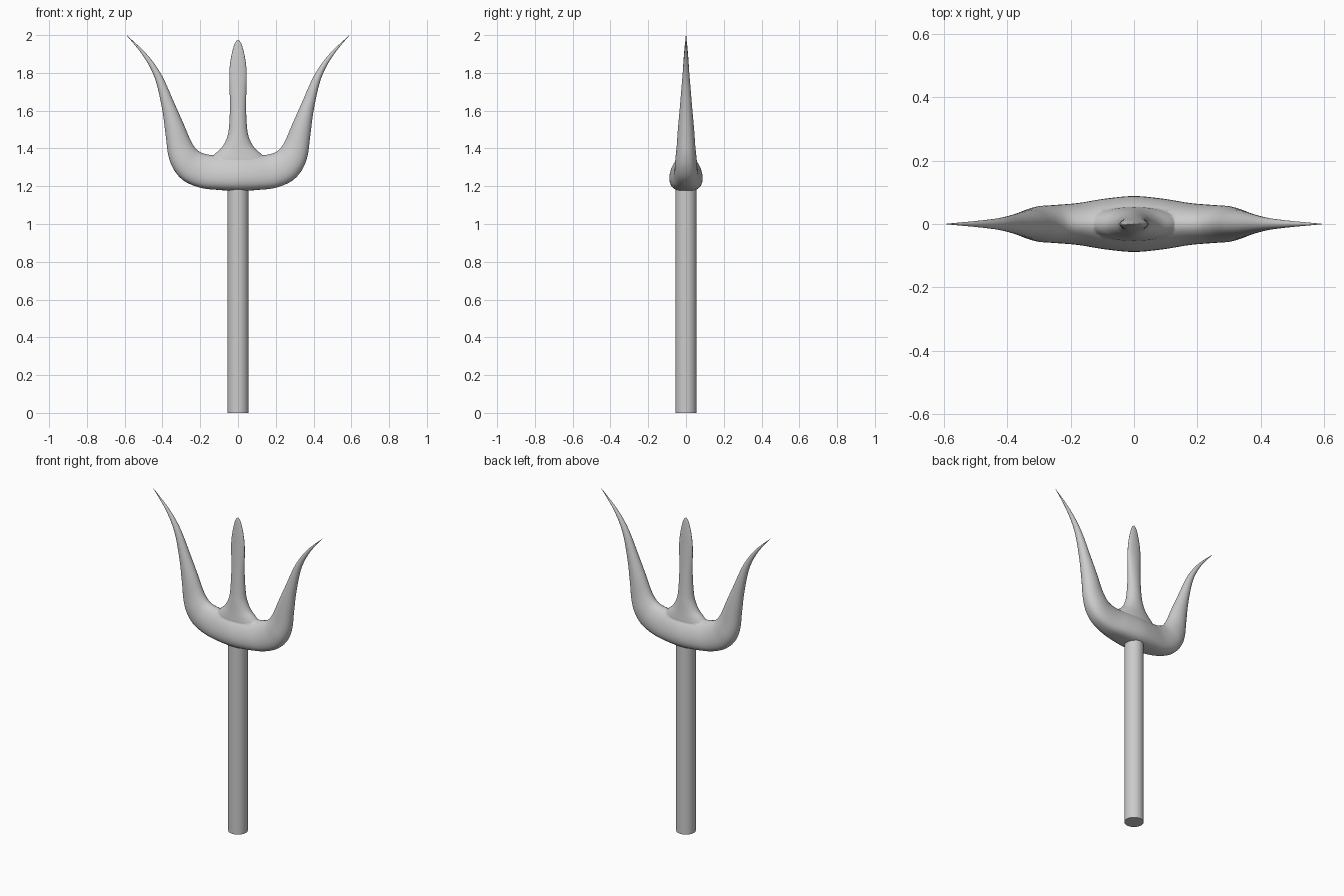
import bpy, bmesh, math
from mathutils import Vector

if "Cube" in bpy.data.objects:
    bpy.data.objects.remove(bpy.data.objects["Cube"])

SIDES = 36


def spline(rows, steps):
    """Catmull-Rom interpolation through rows of numbers."""
    out = []
    n = len(rows)
    for i in range(n - 1):
        p = [rows[max(0, min(n - 1, i + d))] for d in (-1, 0, 1, 2)]
        for s in range(steps):
            t = s / steps
            out.append([0.5 * (2 * b + (c - a) * t + (2 * a - 5 * b + 4 * c - d) * t ** 2
                               + (3 * b - a - 3 * c + d) * t ** 3) for a, b, c, d in zip(*p)])
    out.append(list(rows[-1]))
    return out


def loft(name, rings):
    bm = bmesh.new()
    loops = [[bm.verts.new(p) for p in ring] for ring in rings]
    for a, b in zip(loops, loops[1:]):
        for i in range(SIDES):
            j = (i + 1) % SIDES
            bm.faces.new((a[i], a[j], b[j], b[i]))
    bm.faces.new(loops[0])
    bm.faces.new(loops[-1])
    bmesh.ops.recalc_face_normals(bm, faces=bm.faces)
    mesh = bpy.data.meshes.new(name)
    bm.to_mesh(mesh)
    bm.free()
    ob = bpy.data.objects.new(name, mesh)
    bpy.context.collection.objects.link(ob)
    return ob


def egg_ring(ox, oz, ix, iz, t, k):
    """Egg section spanning the outer and inner outline, fuller on the outer side."""
    ring = []
    for i in range(SIDES):
        a = math.tau * i / SIDES
        u = ((1 - math.cos(a)) / 2) ** k
        ring.append(Vector((ox + (ix - ox) * u, t * math.sin(a), oz + (iz - oz) * u)))
    return ring


# Fork: outer x z, inner x z, half thickness, fullness; from centre to tip
half = [
    (0.00, 1.175, 0.00, 1.365, 0.088, 1.5),
    (0.10, 1.180, 0.07, 1.365, 0.080, 1.5),
    (0.20, 1.192, 0.14, 1.365, 0.066, 1.4),
    (0.285, 1.228, 0.195, 1.378, 0.060, 1.3),
    (0.338, 1.285, 0.228, 1.405, 0.057, 1.2),
    (0.368, 1.36, 0.255, 1.452, 0.050, 1.1),
    (0.383, 1.47, 0.288, 1.53, 0.043, 1.0),
    (0.402, 1.61, 0.337, 1.64, 0.032, 1.0),
    (0.440, 1.77, 0.405, 1.79, 0.019, 1.0),
    (0.502, 1.89, 0.484, 1.90, 0.010, 1.0),
    (0.591, 2.00, 0.590, 2.00, 0.001, 1.0),
]
mirrored = [(-a, b, -c, d, t, k) for a, b, c, d, t, k in reversed(half[1:])]
fork = loft("fork_head", [egg_ring(*r) for r in spline(mirrored + half, 6)])

# Middle prong: height, half width, half depth
prong_rows = [
    (1.28, 0.150, 0.050), (1.335, 0.150, 0.054), (1.368, 0.125, 0.051),
    (1.405, 0.086, 0.047), (1.45, 0.061, 0.043), (1.50, 0.049, 0.038),
    (1.60, 0.043, 0.030), (1.70, 0.044, 0.023), (1.80, 0.046, 0.017),
    (1.87, 0.039, 0.013), (1.93, 0.026, 0.008), (1.96, 0.015, 0.005),
    (1.975, 0.002, 0.001),
]
prong = loft("middle_prong", [
    [Vector((w * math.cos(math.tau * i / SIDES), d * math.sin(math.tau * i / SIDES), z))
     for i in range(SIDES)] for z, w, d in spline(prong_rows, 5)])

# Fuse the prong into the fork
mod = fork.modifiers.new("fuse", 'BOOLEAN')
mod.operation = 'UNION'
mod.solver = 'EXACT'
mod.object = prong
bpy.context.view_layer.objects.active = fork
fork.select_set(True)
bpy.ops.object.modifier_apply(modifier=mod.name)
bpy.data.objects.remove(prong)
bpy.ops.object.shade_smooth_by_angle(angle=math.radians(50))

# Shaft
bpy.ops.mesh.primitive_cylinder_add(vertices=32, radius=0.056, depth=1.2, location=(0, 0, 0.6))
bpy.context.object.name = "shaft"
bpy.ops.object.shade_smooth_by_angle(angle=math.radians(40))
